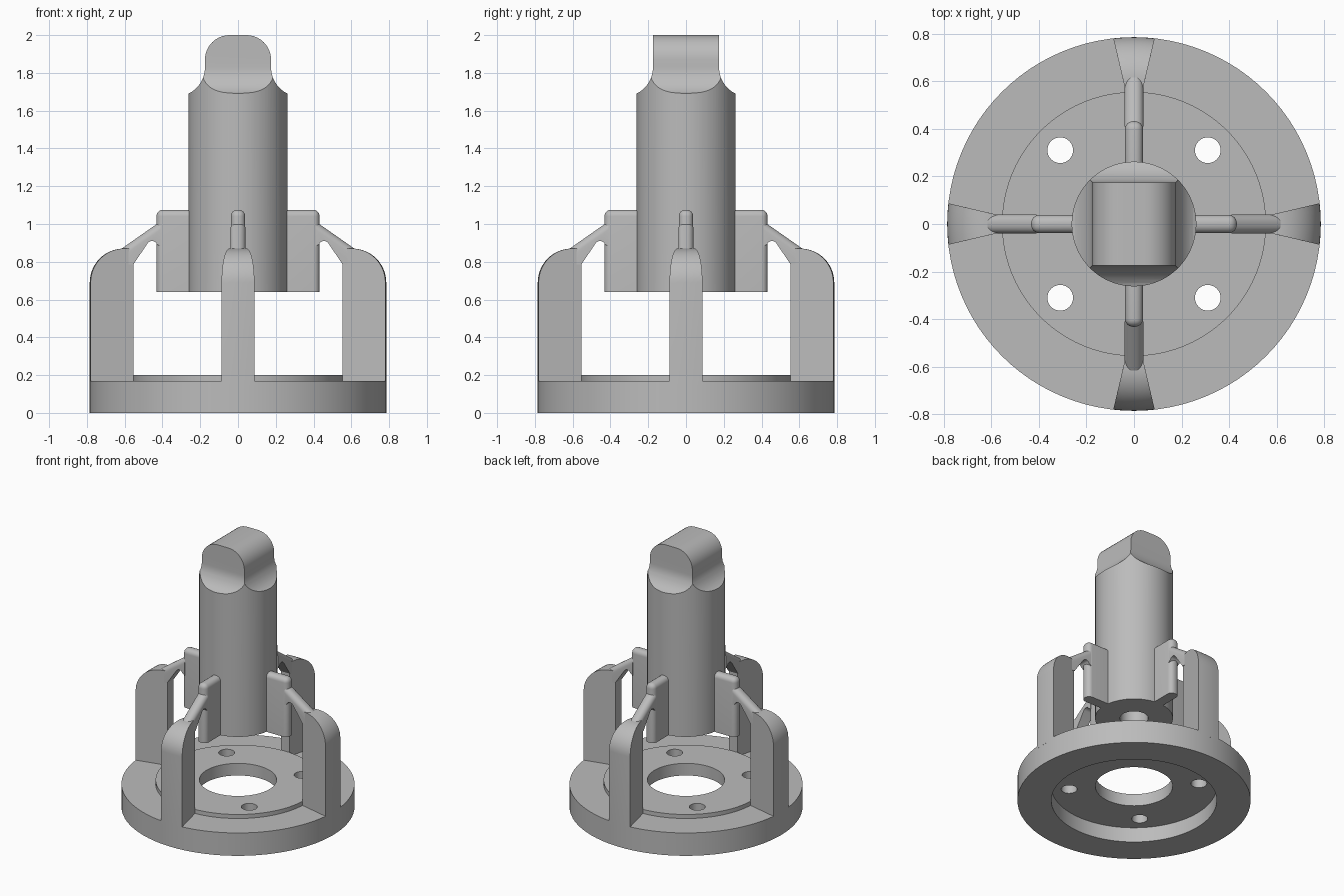
import bpy, bmesh, math
from mathutils import Matrix

cube = bpy.data.objects.get("Cube")
if cube:
    bpy.data.objects.remove(cube, do_unlink=True)

grey = bpy.data.materials.new("plain grey")
grey.use_nodes = True
grey.diffuse_color = (0.5, 0.5, 0.5, 1)
grey.node_tree.nodes["Principled BSDF"].inputs["Base Color"].default_value = (0.5, 0.5, 0.5, 1)


def finish(name, bm, smooth=True):
    bmesh.ops.recalc_face_normals(bm, faces=bm.faces)
    mesh = bpy.data.meshes.new(name)
    bm.to_mesh(mesh)
    bm.free()
    mesh.materials.append(grey)
    ob = bpy.data.objects.new(name, mesh)
    bpy.context.scene.collection.objects.link(ob)
    return ob


def shade(ob):
    bpy.ops.object.select_all(action='DESELECT')
    ob.select_set(True)
    bpy.context.view_layer.objects.active = ob
    bpy.ops.object.shade_smooth_by_angle(angle=math.radians(35))


def arc(cx, cz, radius, start, end, n=10):
    """Points of an arc, angles in degrees."""
    angles = [math.radians(start + (end - start) * i / n) for i in range(n + 1)]
    return [(cx + radius * math.cos(a), cz + radius * math.sin(a)) for a in angles]


def lathe(name, profile, steps=96):
    """Revolve a closed (radius, z) profile about the z axis."""
    bm = bmesh.new()
    verts = [bm.verts.new((r, 0, z)) for r, z in profile]
    edges = [bm.edges.new((verts[i - 1], v)) for i, v in enumerate(verts)]
    bmesh.ops.spin(bm, geom=verts + edges, cent=(0, 0, 0), axis=(0, 0, 1),
                   angle=math.tau, steps=steps, use_duplicate=False)
    bmesh.ops.remove_doubles(bm, verts=bm.verts, dist=0.0002)
    return finish(name, bm)


def cylinder(name, radius, z0, z1, x=0, y=0, sides=96):
    bm = bmesh.new()
    bmesh.ops.create_cone(bm, cap_ends=True, segments=sides, radius1=radius, radius2=radius,
                          depth=z1 - z0, matrix=Matrix.Translation((x, y, (z0 + z1) / 2)))
    return finish(name, bm)


def prism(profile, half, columns=1, curved=False):
    """Extrude an (x, z) profile along y; half(x) gives the half width."""
    bm = bmesh.new()
    rows = []
    for c in range(columns + 1):
        s = 2 * c / columns - 1
        row = []
        for x, z in profile:
            y = s * half(x)
            row.append(bm.verts.new((math.sqrt(x * x - y * y) if curved else x, y, z)))
        rows.append(row)
    for a, b in zip(rows, rows[1:]):
        for i in range(len(profile)):
            bm.faces.new((a[i - 1], a[i], b[i], b[i - 1]))
    bm.faces.new(rows[0])
    bm.faces.new(rows[-1][::-1])
    bmesh.ops.recalc_face_normals(bm, faces=bm.faces)
    return bm


def boolean(ob, tool, operation):
    mod = ob.modifiers.new(operation.lower(), 'BOOLEAN')
    mod.operation, mod.object, mod.solver = operation, tool, 'EXACT'
    bpy.context.view_layer.objects.active = ob
    bpy.ops.object.modifier_apply(modifier=mod.name)
    bpy.data.objects.remove(tool, do_unlink=True)


def four_around(name, bm):
    """Place the part on all four sides."""
    sides = ("left", "back", "right", "front")
    for i, side in enumerate(sides):
        copy = bm.copy()
        copy.transform(Matrix.Rotation(i * math.pi / 2, 4, 'Z'))
        shade(finish(f"{side}_{name}", copy))
    bm.free()


# Base flange: stepped on top, recessed underneath, central bore
base = lathe("base_flange", [(0.26, 0.2), (0.555, 0.2), (0.555, 0.17), (0.785, 0.17),
                             (0.785, 0), (0.557, 0), (0.557, 0.11), (0.26, 0.11)])
for sx in (-1, 1):
    for sy in (-1, 1):
        boolean(base, cylinder("bolt_hole", 0.054, 0, 0.4, sx * 0.31, sy * 0.31, 32), 'DIFFERENCE')
shade(base)

# Central shaft, its top trimmed to a flared square key
shaft = cylinder("shaft", 0.262, 0.64, 2.0)
flare = arc(0.331, 1.83, 0.156, 244, 180)
flare = [(0.4, 0.5), (0.4, 1.69), (0.265, 1.69)] + flare[1:]
rounded = flare + arc(0.045, 1.87, 0.13, 0, 90)
square = flare + [(0.175, 2.1)]
for half_profile, turn in ((rounded, 0), (square, math.pi / 2)):
    full = half_profile + [(-x, z) for x, z in reversed(half_profile)]
    trim = prism(full, lambda x: 0.5)
    trim.transform(Matrix.Rotation(turn, 4, 'Z'))
    boolean(shaft, finish("key_trim", trim), 'INTERSECT')
boolean(shaft, cylinder("shaft_bore", 0.095, 0.5, 1.1, sides=48), 'DIFFERENCE')
shade(shaft)

# Wedge-shaped uprights with a rounded outer shoulder
leg = [(0.555, 0.15), (0.785, 0.15)] + arc(0.605, 0.69, 0.18, 0, 90, 14) + [(0.555, 0.87)]
four_around("upright", prism(leg, lambda x: 0.087 - 0.23 * (0.785 - x), 6, True))

# Fins on the shaft, rounded along the outer and top edges
fin = prism([(0.2, 0.64), (0.432, 0.64), (0.432, 1.075), (0.2, 1.075)], lambda x: 0.038)
edges = [e for e in fin.edges if max(v.co.z for v in e.verts) > 1
         and max(v.co.x for v in e.verts) > 0.4]
bmesh.ops.bevel(fin, geom=edges, offset=0.034, segments=6, profile=0.5, affect='EDGES')
four_around("fin", fin)

# Sloping arms with arched undersides, linking uprights to fins
arm = [(0.67, 0.832), (0.41, 1.014), (0.41, 0.88)]
arm += arc(0.455, 0.882, 0.028, 160, 35, 6) + [(0.555, 0.785), (0.62, 0.785)]
arm_mesh = prism(arm, lambda x: 0.04)
edges = [e for e in arm_mesh.edges if abs(e.verts[0].co.x - e.verts[1].co.x) > 0.2]
bmesh.ops.bevel(arm_mesh, geom=edges, offset=0.035, segments=6, profile=0.5, affect='EDGES')
four_around("arm", arm_mesh)
